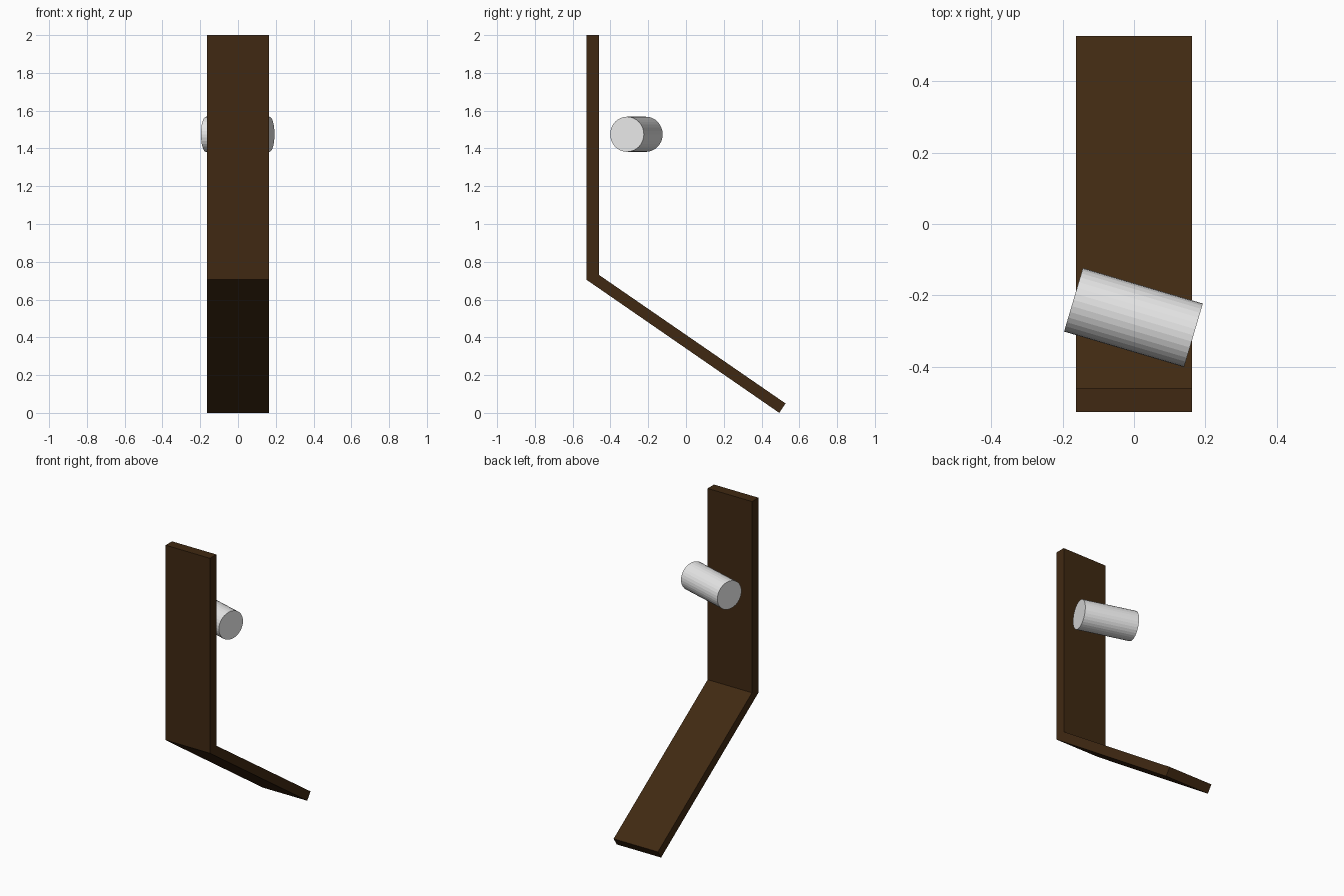
import bpy, bmesh, math

if "Cube" in bpy.data.objects:
    bpy.data.objects.remove(bpy.data.objects["Cube"])


def material(name, rgb):
    m = bpy.data.materials.new(name)
    m.diffuse_color = (*rgb, 1.0)
    m.use_nodes = True
    m.node_tree.nodes["Principled BSDF"].inputs["Base Color"].default_value = m.diffuse_color
    return m


brown = material("dark_brown", (0.051, 0.022, 0.006))
grey = material("light_grey", (0.8, 0.8, 0.8))

# Bent board: side profile (y, z) extruded along x
profile = [(-0.527, 2.0), (-0.527, 0.705), (0.494, 0.0), (0.527, 0.05),
           (-0.46, 0.73), (-0.46, 2.0)]
HALF_WIDTH = 0.163
bm = bmesh.new()
side = bm.faces.new([bm.verts.new((-HALF_WIDTH, y, z)) for y, z in profile])
new = bmesh.ops.extrude_face_region(bm, geom=[side])["geom"]
bmesh.ops.translate(bm, vec=(2 * HALF_WIDTH, 0, 0),
                    verts=[g for g in new if isinstance(g, bmesh.types.BMVert)])
if side.is_valid is False or len(bm.faces) < 8:
    bmesh.ops.holes_fill(bm, edges=bm.edges[:])
bmesh.ops.recalc_face_normals(bm, faces=bm.faces[:])
mesh = bpy.data.meshes.new("bent_board")
bm.to_mesh(mesh)
bm.free()
mesh.materials.append(brown)
board = bpy.data.objects.new("bent_board", mesh)
bpy.context.collection.objects.link(board)

# Grey roller: flat-faced horizontal cylinder, turned slightly about z
bpy.ops.mesh.primitive_cylinder_add(
    vertices=32, radius=0.093, depth=0.351, location=(-0.0015, -0.2625, 1.475),
    rotation=(0, math.pi / 2, math.radians(-16.5)))
roller = bpy.context.object
roller.name = "roller"
roller.data.materials.append(grey)
